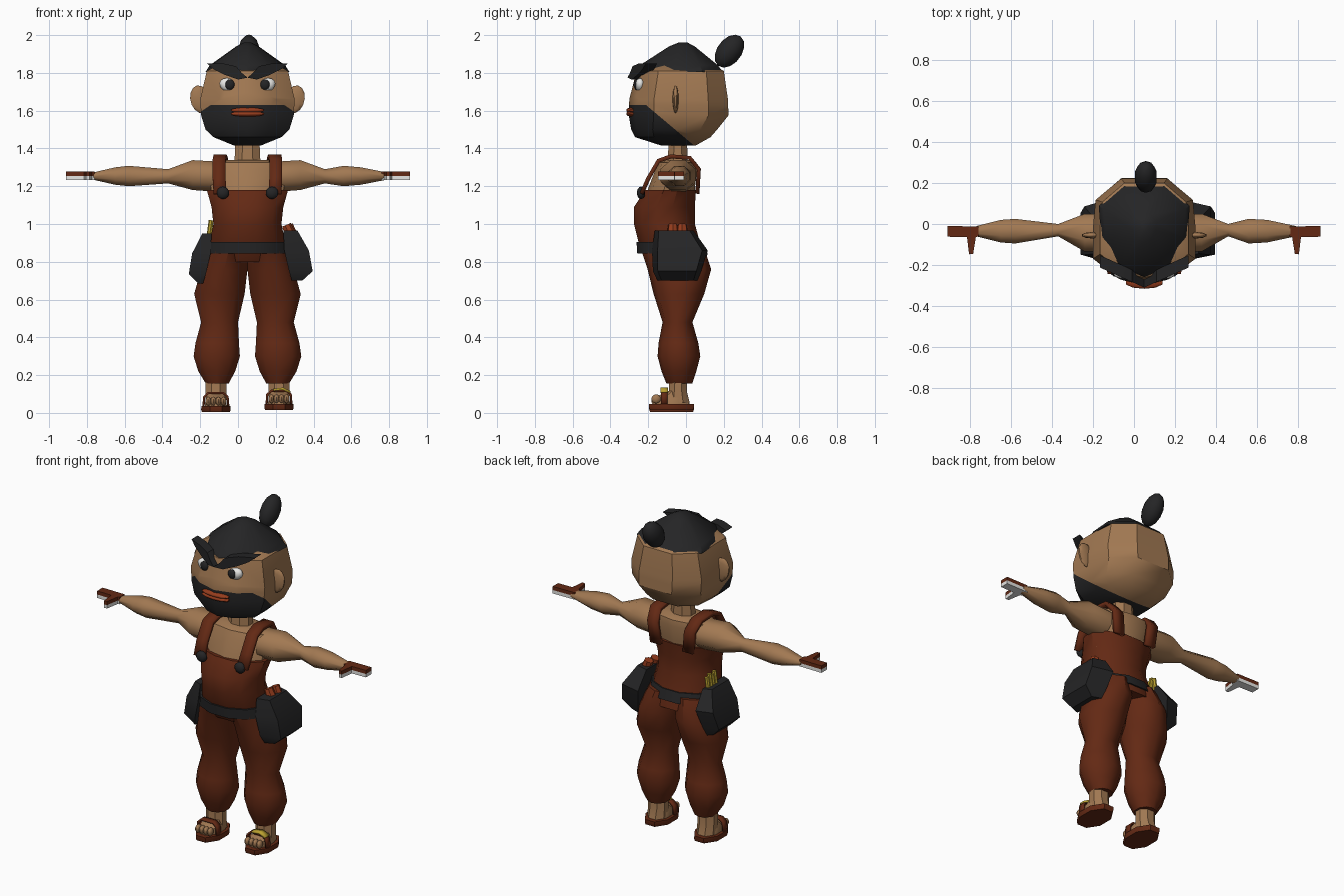
import bpy, bmesh, math
from mathutils import Vector, Matrix

if "Cube" in bpy.data.objects:
    bpy.data.objects.remove(bpy.data.objects["Cube"])
C = 0.05  # the body's own centre line


def colour(name, r, g, b):
    m = bpy.data.materials.new(name)
    m.use_nodes = True
    m.diffuse_color = (r, g, b, 1)
    m.node_tree.nodes["Principled BSDF"].inputs["Base Color"].default_value = (r, g, b, 1)
    return m


SKIN = colour("tan skin", .36, .19, .085)
BLACK = colour("soft black", .018, .018, .019)
BROWN = colour("russet brown", .125, .022, .007)
WHITE = colour("white", .8, .8, .78)
RED = colour("orange red", .30, .045, .012)
YELLOW = colour("yellow", .5, .36, .03)


def finish(name, bm, *mats, angle=35):
    bmesh.ops.recalc_face_normals(bm, faces=bm.faces)
    me = bpy.data.meshes.new(name)
    bm.to_mesh(me)
    bm.free()
    for m in mats:
        me.materials.append(m)
    me.shade_smooth()
    me.set_sharp_from_angle(angle=math.radians(angle))
    ob = bpy.data.objects.new(name, me)
    bpy.context.collection.objects.link(ob)
    return ob


def ngon(n):
    k = 1 / math.cos(math.pi / n)
    return [(k * math.cos((i + .5) * math.tau / n), k * math.sin((i + .5) * math.tau / n)) for i in range(n)]


def loft(rings, profile, axis="z"):
    """Skin rings (t, a0, a1, b0, b1); a, b are x, y along z or y, z along x."""
    bm = bmesh.new()
    rows = []
    for t, a0, a1, b0, b1 in rings:
        row = []
        for u, v in profile:
            a, b = (a0 + a1 + u * (a1 - a0)) / 2, (b0 + b1 + v * (b1 - b0)) / 2
            row.append(bm.verts.new((a, b, t) if axis == "z" else (t, a, b)))
        rows.append(row)
    n = len(profile)
    for p, q in zip(rows, rows[1:]):
        for i in range(n):
            bm.faces.new((p[i], p[(i + 1) % n], q[(i + 1) % n], q[i]))
    bm.faces.new(rows[0])
    bm.faces.new(rows[-1])
    return bm


def centred(rings):
    return [(z, C - w, C + w, y0, y1) for z, w, y0, y1 in rings]


def sided(s, rings):
    return [(z, C + s * i, C + s * o, y0, y1) for z, i, o, y0, y1 in rings]


def ball(name, loc, radii, mat, tilt=(0, 0, 0), seg=10):
    bm = bmesh.new()
    bmesh.ops.create_uvsphere(bm, u_segments=seg, v_segments=7, radius=1)
    rot = Matrix.Rotation(tilt[0], 4, "X") @ Matrix.Rotation(tilt[1], 4, "Y")
    bm.transform(Matrix.Translation(loc) @ rot @ Matrix.Diagonal((*radii, 1)))
    return finish(name, bm, mat, angle=60)


def rod(name, p, q, r0, r1, mat):
    p, q = Vector(p), Vector(q)
    bm = bmesh.new()
    bmesh.ops.create_cone(bm, cap_ends=True, segments=7, radius1=r0, radius2=r1, depth=(q - p).length)
    bm.transform(Matrix.Translation((p + q) / 2) @ (q - p).to_track_quat("Z", "Y").to_matrix().to_4x4())
    return finish(name, bm, mat)


def ribbon(name, path, half, thick, mat):
    """Flat band along a path, widened by +/- the half vector."""
    bm = bmesh.new()
    half = Vector(half)
    rows = [(bm.verts.new(Vector(p) - half), bm.verts.new(Vector(p) + half)) for p in path]
    for (a, b), (c, d) in zip(rows, rows[1:]):
        bm.faces.new((a, b, d, c))
    ob = finish(name, bm, mat)
    mod = ob.modifiers.new("thickness", "SOLIDIFY")
    mod.thickness, mod.offset = thick, 0


def plate(name, outline, depth, mat):
    """Closed outline pushed back along y."""
    bm = bmesh.new()
    f = bm.faces.new([bm.verts.new(p) for p in outline])
    new = bmesh.ops.extrude_face_region(bm, geom=[f])["geom"]
    bmesh.ops.translate(bm, vec=(0, depth, 0), verts=[v for v in new if isinstance(v, bmesh.types.BMVert)])
    return finish(name, bm, mat)


# Head, with the beard cut in as faces
half = [(0, -1), (.5, -.87), (1, -.5), (1, .1), (.95, .6), (.45, 1)]
head_shape = half + [(-u, v) for u, v in reversed(half[1:])]
bm = loft(centred([(1.415, .07, -.13, .05), (1.46, .18, -.27, .13), (1.5, .222, -.29, .165),
                   (1.575, .245, -.303, .225), (1.66, .25, -.30, .222), (1.81, .215, -.262, .2),
                   (1.84, .16, -.2, .15)]), head_shape)
slope, edge = Vector((0, .16, .19)), Vector((C, -.2, 1.62))
for co, no in ((Vector((0, 0, 1.63)), Vector((0, 0, 1))), (edge, slope)):
    bmesh.ops.bisect_plane(bm, geom=bm.verts[:] + bm.edges[:] + bm.faces[:], plane_co=co, plane_no=no)
for f in bm.faces:
    c = f.calc_center_median()
    f.material_index = int(c.z < 1.63 and (c - edge).dot(slope) < 0)
finish("head", bm, SKIN, BLACK)

# Hair and bun
half = [(0, -1), (.55, -.8), (.95, -.15), (1, .5), (.45, .95)]
hair_shape = half + [(-u, v) for u, v in reversed(half[1:])]
finish("hair", loft(centred([(1.805, .222, -.262, .205), (1.84, .2, -.245, .18), (1.94, .06, -.09, .05),
                             (1.96, .02, -.04, .01)]), hair_shape), BLACK)
ball("hair_bun", (C + .008, .23, 1.915), (.056, .065, .098), BLACK, (-.65, 0, 0))

# Face
for s, side in ((1, "left"), (-1, "right")):
    ball(side + "_eye", (C + s * .1, -.243, 1.735), (.052, .026, .036), WHITE, (0, -s * .35, 0))
    ball(side + "_pupil", (C + s * .093, -.262, 1.738), (.026, .015, .028), BLACK)
    brow = [(0, 1.775), (.05, 1.765), (.12, 1.79), (.18, 1.82), (.215, 1.85), (.13, 1.85), (.06, 1.835), (.03, 1.80)]
    plate(side + "_brow", [(C + s * d, -.31 + .45 * d, z) for d, z in brow], .06, BLACK)
    ball(side + "_ear", (C + s * .25, -.055, 1.66), (.055, .016, .075), SKIN, (0, s * .25, 0))
for z, part in ((1.602, "upper"), (1.583, "lower")):
    ball(part + "_lip", (C, -.287, z), (.095, .03, .015), RED)

# Neck, chest, overalls and belt
finish("neck", loft(centred([(1.3, .07, -.1, .01), (1.45, .063, -.09, .005)]), ngon(8)), SKIN)
finish("chest", loft(centred([(1.1, .18, -.22, .035), (1.2, .195, -.19, .042), (1.29, .215, -.155, .055),
                              (1.325, .2, -.14, .05), (1.34, .13, -.11, .02)]), ngon(10)), SKIN)
finish("overalls_body", loft(centred([(.8, .185, -.2, .1), (.88, .205, -.245, .08), (1., .18, -.275, .047),
                                      (1.09, .19, -.275, .047), (1.18, .215, -.215, .052)]), ngon(12)), BROWN)
finish("belt", loft(centred([(.845, .222, -.258, .098), (.905, .213, -.262, .08)]), ngon(12)), BLACK)

# Arms and gloves
arm_sizes = [(-.13, .05, 1.17, 1.33), (-.135, .05, 1.18, 1.338), (-.06, .0, 1.215, 1.29),
             (-.095, .025, 1.2, 1.308), (-.09, .02, 1.208, 1.3), (-.06, -.01, 1.235, 1.272)]
reach = {1: (.2, .33, .46, .56, .65, .79), -1: (-.1, -.24, -.37, -.58, -.65, -.77)}
for s, side in ((1, "left"), (-1, "right")):
    finish(side + "_arm", loft([(x, *size) for x, size in zip(reach[s], arm_sizes)], ngon(8), "x"), SKIN, angle=50)
    palm = [(.76, -.012), (.91, -.01), (.91, -.062), (.815, -.064), (.805, -.148), (.785, -.145), (.772, -.064), (.76, -.06)]
    for mat, part, z, h in ((WHITE, "palm", 1.234, .021), (BROWN, "back", 1.255, .022)):
        bm = bmesh.new()
        f = bm.faces.new([bm.verts.new((s * x, y, z)) for x, y in palm])
        top = bmesh.ops.extrude_face_region(bm, geom=[f])["geom"]
        bmesh.ops.translate(bm, vec=(0, 0, h), verts=[v for v in top if isinstance(v, bmesh.types.BMVert)])
        finish(f"{side}_glove_{part}", bm, mat)

# Shoulder straps with buttons
for s, side in ((1, "left"), (-1, "right")):
    path = [(.145, -.235, 1.16), (.15, -.2, 1.24), (.15, -.145, 1.335), (.145, -.08, 1.358), (.14, .02, 1.35),
            (.125, .068, 1.29), (.11, .06, 1.16)]
    ribbon(side + "_strap", [(C + s * d, y, z) for d, y, z in path], (.034, 0, 0), .022, BROWN)
    ball(side + "_button", (C + s * .13, -.238, 1.165), (.035, .022, .033), BLACK)

# Trouser legs, feet and sandals
for s, side in ((1, "left"), (-1, "right")):
    finish(side + "_trouser_leg", loft(sided(s, [
        (.155, .1, .22, -.1, .03), (.22, .065, .26, -.125, .05), (.3, .04, .285, -.145, .07),
        (.37, .045, .275, -.14, .06), (.48, .05, .245, -.12, .03), (.63, .015, .282, -.165, .09),
        (.76, 0, .245, -.195, .125), (.88, -.01, .2, -.235, .085)]), ngon(10)), BROWN, angle=45)
    x, lift = C + s * .167, .012 if s > 0 else 0
    ankle = [(.04, -.1, .02), (.1, -.09, .005), (.18, -.09, .005)]
    finish(side + "_ankle", loft([(z + lift, x - .055, x + .055, a, b) for z, a, b in ankle], ngon(8)), SKIN)
    foot = [(.035, .058, -.165, .015), (.07, .055, -.16, .01), (.105, .04, -.1, 0)]
    finish(side + "_foot", loft([(z + lift, x - w, x + w, a, b) for z, w, a, b in foot], ngon(8)), SKIN)
    for i in range(4):
        ball(f"{side}_toe_{i + 1}", (x + (i - 1.5) * .027, -.158, .062 + lift), (.015, .025, .024), SKIN, seg=8)
    sole = [(.004, .074, -.19, .037), (.018, .078, -.195, .042), (.036, .076, -.195, .042)]
    finish(side + "_sandal_sole", loft([(z + lift, x - w, x + w, a, b) for z, w, a, b in sole], ngon(8)), BROWN)
    arch = [(-.066, .03), (-.062, .085), (-.04, .105), (.04, .105), (.062, .085), (.066, .03)]
    ribbon(side + "_sandal_strap", [(x + d, -.115, z + lift) for d, z in arch], (0, .018, 0), .012, BROWN)
ribbon("sandal_tie", [(x + d, -.115, z) for x in (C + .167,) for d, z in ((-.03, .122), (.02, .128), (.06, .11))],
       (0, .02, 0), .012, YELLOW)

# Belt pouches
for s, side, k, drop in ((1, "left", 1, 0), (-1, "right", .9, .015)):
    rings = [(.70, .235, .29 * k, -.15, .06), (.75, .22, .345 * k, -.175, .08), (.86, .195, .325 * k, -.18, .115),
             (.965, .19, .265 * k, -.165, .04)]
    bm = loft(sided(s, [(z - drop, *r) for z, *r in rings]), [(-1, -1), (1, -.8), (1, .8), (-1, 1)])
    finish(side + "_pouch", bm, BLACK)

# Things carried in the pouches
for i in range(4):
    y = -.07 + i * .024
    rod(f"yellow_stick_{i + 1}", (-.165, y, .85), (-.142, y, 1.02 - .012 * (i % 2)), .013, .013, YELLOW)
for i, y in enumerate((-.07, -.02)):
    rod(f"red_handle_{i + 1}", (C + .255, y, .88), (C + .205 + .01 * i, y, .995), .036, .026, RED)
